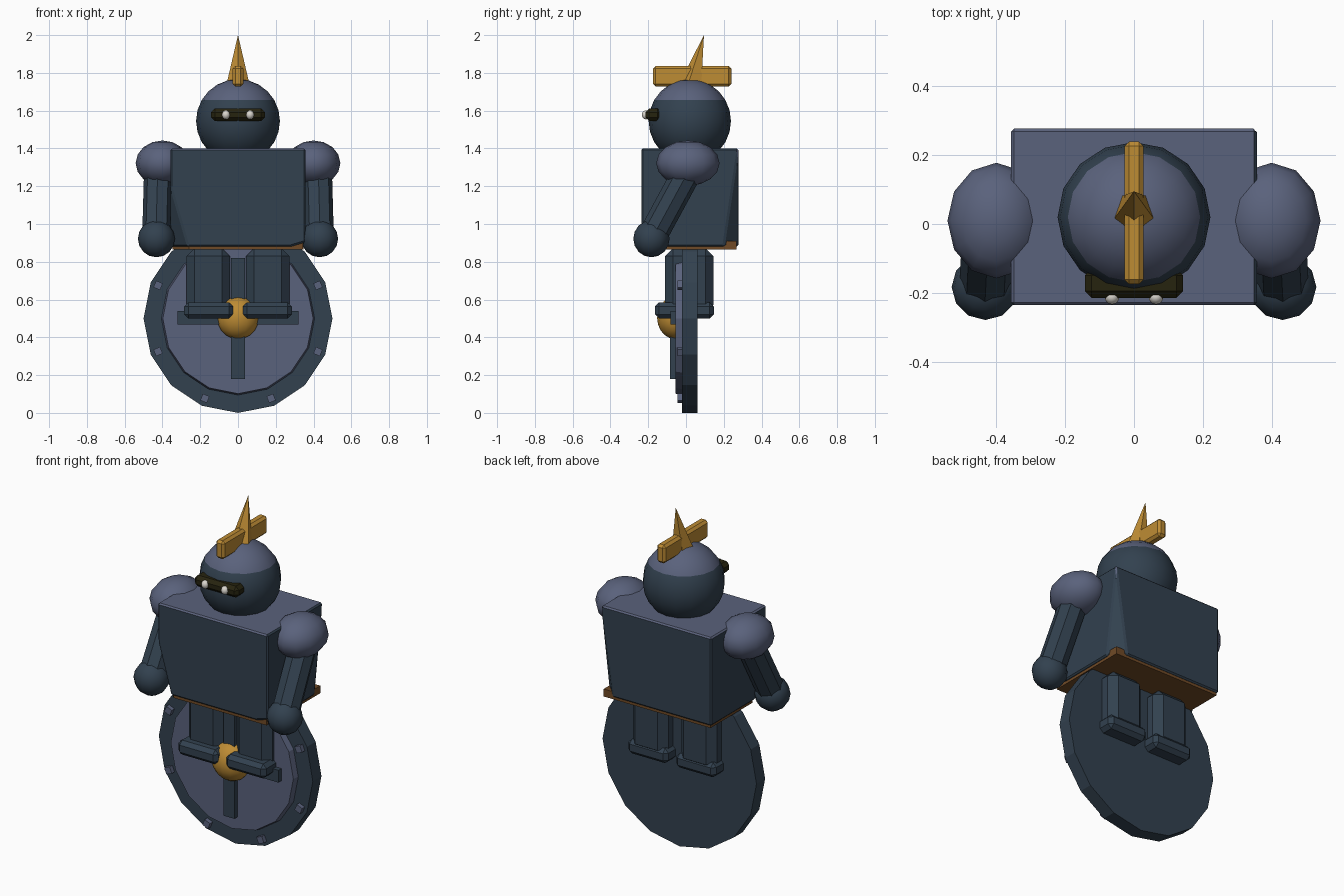
import bpy, bmesh, math
from mathutils import Vector, Matrix

if "Cube" in bpy.data.objects:
    bpy.data.objects.remove(bpy.data.objects["Cube"])


def material(name, hex_rgb):
    def lin(c):
        c /= 255
        return c / 12.92 if c <= 0.04045 else ((c + 0.055) / 1.055) ** 2.4
    m = bpy.data.materials.new(name)
    m.diffuse_color = tuple(lin((hex_rgb >> s) & 255) for s in (16, 8, 0)) + (1.0,)
    m.use_nodes = True
    m.node_tree.nodes["Principled BSDF"].inputs["Base Color"].default_value = m.diffuse_color
    return m


DARK = material("dark_blue_steel", 0x32414F)
LIGHT = material("light_steel", 0x5A627C)
GOLD = material("gold", 0xBE8C34)
VISOR = material("visor_black", 0x26230F)
EYE = material("eye_white", 0xDAD6CE)
BROWN = material("belt_brown", 0x704A26)


def finish(name, bm, mats, smooth=False, bevel=0.0):
    bmesh.ops.recalc_face_normals(bm, faces=bm.faces)
    for f in bm.faces:
        f.smooth = smooth
    me = bpy.data.meshes.new(name)
    bm.to_mesh(me)
    bm.free()
    for m in mats:
        me.materials.append(m)
    ob = bpy.data.objects.new(name, me)
    bpy.context.collection.objects.link(ob)
    if bevel:
        mod = ob.modifiers.new("bevel", 'BEVEL')
        mod.width = bevel
        mod.segments = 1
        mod.limit_method = 'ANGLE'
    return ob


def box(name, lo, hi, mat, bevel=0.0):
    bm = bmesh.new()
    lo, hi = Vector(lo), Vector(hi)
    bmesh.ops.create_cube(bm, size=1, matrix=Matrix.Translation((lo + hi) / 2)
                          @ Matrix.Diagonal((hi - lo).to_4d()))
    return finish(name, bm, [mat], bevel=bevel)


def ball(name, c, r, mats, seg=12, rings=8, split=None):
    bm = bmesh.new()
    bmesh.ops.create_uvsphere(bm, u_segments=seg, v_segments=rings, radius=1,
                              matrix=Matrix.Translation(c) @ Matrix.Diagonal((*r, 1)))
    if split is not None:
        for f in bm.faces:
            f.material_index = int(f.calc_center_median().z > split)
    return finish(name, bm, mats, smooth=True)


def tube(name, a, b, r1, r2, seg, mat, bevel=0.0):
    bm = bmesh.new()
    a, b = Vector(a), Vector(b)
    d = b - a
    rot = d.to_track_quat('Z', 'Y').to_matrix().to_4x4()
    bmesh.ops.create_cone(bm, cap_ends=True, segments=seg, radius1=r1, radius2=r2,
                          depth=d.length, matrix=Matrix.Translation((a + b) / 2) @ rot)
    return finish(name, bm, [mat], bevel=bevel)


def hull(name, pts, mats, bevel=0.0):
    bm = bmesh.new()
    for p in pts:
        bm.verts.new(p)
    bmesh.ops.convex_hull(bm, input=bm.verts)
    bmesh.ops.dissolve_limit(bm, angle_limit=0.01, verts=bm.verts, edges=bm.edges)
    bm.normal_update()
    if len(mats) > 1:
        for f in bm.faces:
            f.material_index = int(f.normal.z > 0.7)
    return finish(name, bm, mats, bevel=bevel)


# torso: block with clipped lower corners and a lighter top
X, F, B, Z0, Z1 = 0.357, -0.236, 0.277, 0.882, 1.4
hull("torso", [(-X, F, Z1), (X, F, Z1), (-X, B, Z1), (X, B, Z1),
               (-X, F, 1.2), (-0.265, F, Z0), (-X, -0.13, Z0),
               (X, F, 0.905), (0.28, F, Z0), (X, -0.13, Z0),
               (-X, B, Z0), (X, 0.2, Z0), (0.28, B, Z0)], [DARK, LIGHT], bevel=0.008)

# belt under the torso
belt = []
for z in (0.866, 0.91):
    belt += [(-0.26, -0.228, z), (-0.347, -0.12, z), (0.345, -0.228, z),
             (-0.347, 0.268, z), (0.347, 0.268, z)]
hull("belt", belt, [BROWN])

# head with lighter crown, visor, eyes
ball("head", (0, 0.02, 1.545), (0.222, 0.218, 0.222), [DARK, LIGHT], 16, 12, split=1.645)
box("visor", (-0.143, -0.215, 1.545), (0.143, -0.13, 1.611), VISOR, bevel=0.02)

# crest and spike
box("crest_bar", (-0.028, -0.175, 1.728), (0.028, 0.24, 1.836), GOLD, bevel=0.014)
tube("crest_spike", (0, 0.03, 1.735), (0, 0.095, 2.0), 0.064, 0.0, 5, GOLD)

# mirrored parts
for side, s in (("left", -1), ("right", 1)):
    ball(side + "_eye", (s * 0.064, -0.212, 1.578), (0.022, 0.022, 0.024), [EYE], 10, 6)
    ball(side + "_shoulder", (s * 0.4, 0.01, 1.322), (0.142, 0.168, 0.12), [LIGHT], 12, 8)
    tube(side + "_arm", (s * 0.42, 0.02, 1.3), (s * 0.43, -0.17, 0.95),
         0.077, 0.077, 8, DARK)
    ball(side + "_hand", (s * 0.432, -0.183, 0.922), (0.098, 0.096, 0.098), [DARK], 12, 8)
    xa, xb = sorted((s * 0.042, s * 0.272))
    box(side + "_leg", (xa, -0.11, 0.53), (xb, 0.145, 0.872), DARK, bevel=0.042)
    xa, xb = sorted((s * 0.026, s * 0.285))
    box(side + "_foot", (xa, -0.165, 0.5), (xb, 0.147, 0.585), DARK, bevel=0.022)

# round shield: rim plate, raised face, cross and boss
def disc(name, y_back, y_front, r_back, r_front, mat):
    bm = bmesh.new()
    rings = []
    for y, r in ((y_back, r_back), (y_front, r_front)):
        rings.append([bm.verts.new((r * math.cos(i * math.pi / 8), y,
                                    0.5 + r * math.sin(i * math.pi / 8))) for i in range(16)])
    a, b = rings
    bm.faces.new(a)
    bm.faces.new(b)
    for i in range(16):
        j = (i + 1) % 16
        bm.faces.new((a[i], a[j], b[j], b[i]))
    return finish(name, bm, [mat])


disc("shield_rim", 0.06, -0.02, 0.5, 0.5, DARK)
disc("shield_face", 0.0, -0.055, 0.41, 0.398, LIGHT)
box("shield_vertical_bar", (-0.036, -0.085, 0.18), (0.036, -0.04, 0.82), DARK)
box("shield_horizontal_bar", (-0.32, -0.083, 0.468), (0.32, -0.04, 0.54), DARK)
ball("shield_boss", (0, -0.055, 0.503), (0.113, 0.098, 0.113), [GOLD], 14, 10)

# rivets around the rim
for i in range(8):
    ang = math.radians(22.5 + 45 * i)
    bm = bmesh.new()
    bmesh.ops.create_cube(bm, size=1, matrix=Matrix.Translation(
        (0.458 * math.cos(ang), -0.025, 0.5 + 0.458 * math.sin(ang)))
        @ Matrix.Rotation(-ang, 4, 'Y') @ Matrix.Diagonal((0.038, 0.04, 0.038, 1)))
    finish("rivet_%d" % (i + 1), bm, [LIGHT])
